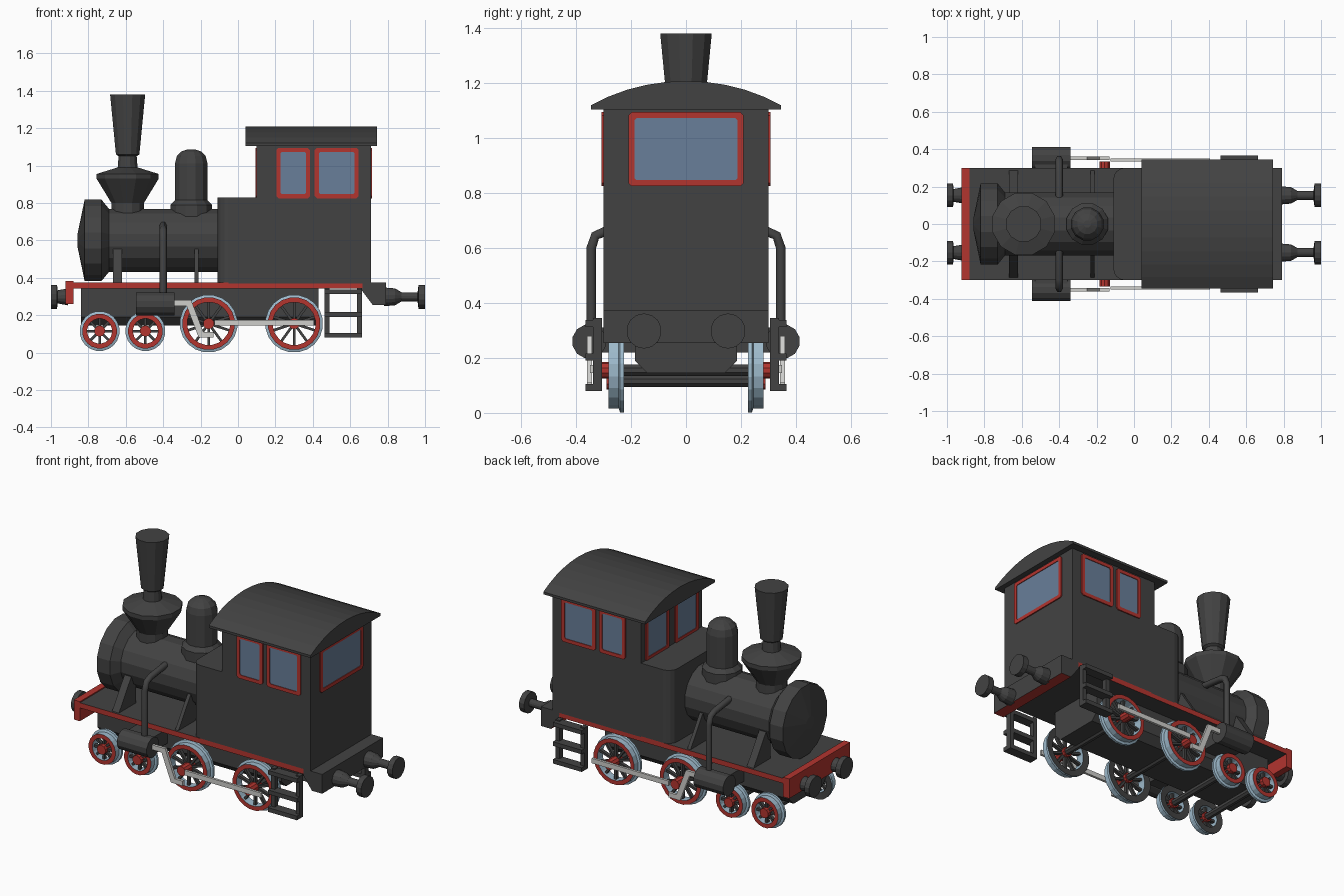
import bpy, bmesh, math
from mathutils import Vector, Matrix

if "Cube" in bpy.data.objects:
    bpy.data.objects.remove(bpy.data.objects["Cube"])


def material(name, rgb):
    m = bpy.data.materials.new(name)
    m.diffuse_color = (*rgb, 1)
    m.use_nodes = True
    m.node_tree.nodes["Principled BSDF"].inputs["Base Color"].default_value = m.diffuse_color
    return m


DARK = material("dark grey", (0.055, 0.055, 0.055))
RED = material("red", (0.45, 0.035, 0.028))
GLASS = material("window blue", (0.14, 0.21, 0.32))
STEEL = material("light steel", (0.62, 0.62, 0.60))
TYRE = material("tyre blue grey", (0.34, 0.49, 0.60))


def finish(name, bm, mats, rule=None):
    bmesh.ops.recalc_face_normals(bm, faces=bm.faces[:])
    bm.normal_update()
    if rule:
        for f in bm.faces:
            f.material_index = rule(f)
    me = bpy.data.meshes.new(name)
    bm.to_mesh(me)
    bm.free()
    for m in mats:
        me.materials.append(m)
    ob = bpy.data.objects.new(name, me)
    bpy.context.collection.objects.link(ob)
    return ob


def place(axis, a, b, h):
    return {"X": (h, a, b), "Y": (a, h, b), "Z": (a, b, h)}[axis]


def prism(name, pts, axis, h0, h1, *mats, rule=None):
    """Extrude a 2D outline along an axis."""
    bm = bmesh.new()
    lo, hi = [[bm.verts.new(place(axis, a, b, h)) for a, b in pts] for h in (h0, h1)]
    bm.faces.new(lo)
    bm.faces.new(hi)
    n = len(pts)
    for i in range(n):
        j = (i + 1) % n
        bm.faces.new((lo[i], lo[j], hi[j], hi[i]))
    return finish(name, bm, mats, rule)


def box(name, x0, x1, y0, y1, z0, z1, *mats, rule=None):
    return prism(name, [(x0, y0), (x1, y0), (x1, y1), (x0, y1)], "Z", z0, z1, *mats, rule=rule)


def lathe(name, profile, axis, a0, b0, n, *mats, closed=False, rule=None):
    """Turn (radius, height) points round an axis; open profiles get end caps."""
    bm = bmesh.new()
    rings = []
    for r, h in profile:
        rings.append([bm.verts.new(place(axis, a0 + r * math.cos(2 * math.pi * (i + .5) / n),
                                         b0 + r * math.sin(2 * math.pi * (i + .5) / n), h))
                      for i in range(n)])
    pairs = list(zip(rings, rings[1:]))
    if closed:
        pairs.append((rings[-1], rings[0]))
    else:
        bm.faces.new(rings[0])
        bm.faces.new(rings[-1])
    for p, q in pairs:
        for i in range(n):
            j = (i + 1) % n
            bm.faces.new((p[i], p[j], q[j], q[i]))
    return finish(name, bm, mats, rule)


def tube(name, pts, radius, mat):
    cu = bpy.data.curves.new(name, "CURVE")
    cu.dimensions = "3D"
    cu.bevel_depth, cu.bevel_resolution, cu.use_fill_caps = radius, 1, True
    sp = cu.splines.new("POLY")
    sp.points.add(len(pts) - 1)
    for p, co in zip(sp.points, pts):
        p.co = (*co, 1)
    cu.materials.append(mat)
    ob = bpy.data.objects.new(name, cu)
    bpy.context.collection.objects.link(ob)
    bpy.ops.object.select_all(action="DESELECT")
    ob.select_set(True)
    bpy.context.view_layer.objects.active = ob
    bpy.ops.object.convert(target="MESH")


# boiler, smokebox, chimney and dome
lathe("boiler", [(.172, -.75), (.172, -.08)], "X", 0, .6, 16, DARK)
lathe("smokebox", [(.04, -.857), (.222, -.82), (.222, -.73), (.172, -.69)], "X", 0, .6, 16, DARK)
lathe("chimney", [(.09, .70), (.09, .80), (.172, .93), (.172, .955), (.055, .99), (.05, 1.05),
                  (.065, 1.06), (.097, 1.38)], "Z", -.59, 0, 12, DARK)
lathe("dome", [(.115, .70), (.115, .79), (.09, .815), (.09, 1.01), (.08, 1.05),
               (.055, 1.075), (.02, 1.087)], "Z", -.25, 0, 12, DARK)

# firebox casing with rounded front corners
corner = [(-.05 - .06 * math.cos(t), .24 + .06 * math.sin(t)) for t in
          [math.pi / 2 * i / 4 for i in range(5)]]
outline = corner + [(.12, .30), (.12, -.30)] + [(x, -y) for x, y in reversed(corner)]
prism("firebox_casing", outline, "Z", .37, .83, DARK)

# cab and arched roof
box("cab", .10, .71, -.30, .30, .37, 1.112, DARK)
arc = [(.345 * math.sin(t) / math.sin(.62), 1.12 + .088 * (math.cos(t) - math.cos(.62)) / (1 - math.cos(.62)))
       for t in [-.62 + 1.24 * i / 10 for i in range(11)]]
prism("cab_roof", [(-.345, 1.105)] + arc + [(.345, 1.105)], "X", .04, .742, DARK)


def window(name, axis, a0, a1, h, out):
    """Thin glass plate with a red frame on a cab wall."""
    z0, z1, t = .825, 1.095, .022

    def rect(i, c):
        l, r, b, u = a0 + i, a1 - i, z0 + i, z1 - i
        return [(l + c, b), (r - c, b), (r, b + c), (r, u - c), (r - c, u), (l + c, u), (l, u - c), (l, b + c)]
    bm = bmesh.new()
    loops = [[bm.verts.new(place(axis, a, b, h + out * d)) for a, b in rect(i, c)]
             for i, c, d in ((0, .012, -.002), (0, .012, .007), (t, .008, .007), (t, .008, .003))]
    for p, q in zip(loops, loops[1:]):
        for i in range(8):
            j = (i + 1) % 8
            bm.faces.new((p[i], p[j], q[j], q[i]))
    bm.faces.new(loops[0])
    glass = bm.faces.new(loops[-1])
    finish(name, bm, (RED, GLASS), lambda f: int(f == glass))


window("rear_window", "X", -.21, .21, .71, 1)
for s, side in ((-1, "right"), (1, "left")):
    window(f"front_window_{side}", "X", min(s * .03, s * .26), max(s * .03, s * .26), .10, -1)
    window(f"side_window_front_{side}", "Y", .205, .385, s * .30, s)
    window(f"side_window_rear_{side}", "Y", .41, .645, s * .30, s)

# running board with red edges, buffer beams and underframe
box("running_board", -.89, .665, -.30, .30, .343, .375, DARK, RED,
    rule=lambda f: int(abs(f.normal.z) < .5))
box("front_beam", -.922, -.88, -.30, .30, .26, .382, RED)
prism("rear_beam", [(.66, .375), (.79, .375), (.79, .255), (.72, .255), (.66, .335)], "Y", -.30, .30,
      DARK, RED, rule=lambda f: int(f.normal.z < -.3))
prism("underframe", [(-.185, .345), (.185, .345), (.185, .19), (.14, .145), (-.14, .145), (-.185, .19)],
      "X", -.84, .43, DARK)


def wheel(name, x, z, r, spokes, s, hub_end):
    """Spoked wheel with red face, blue grey tread and dark back."""
    def colour(f):
        out = f.normal.y * s
        if out > .5 and abs(f.calc_center_median().y) > .27:
            return 1
        return 0 if out < -.5 else 2
    rim = r - .014
    lathe(name + "_rim", [(rim - .026, s * .228), (rim - .026, s * .282), (rim, s * .282),
                          (rim, s * .245), (r, s * .24), (r, s * .225)],
          "Y", x, z, 20, DARK, RED, TYRE, closed=True, rule=colour)
    lathe(name + "_hub", [(.03, s * .23), (.03, s * hub_end)], "Y", x, z, 10, RED)
    bm = bmesh.new()
    for i in range(spokes):
        m = (Matrix.Translation((x, s * .257, z)) @ Matrix.Rotation(2 * math.pi * i / spokes, 4, "Y")
             @ Matrix.Translation((0, 0, (rim - .02) / 2)) @ Matrix.Diagonal((.014, .022, rim - .02, 1)))
        bmesh.ops.create_cube(bm, size=1, matrix=m)
    finish(name + "_spokes", bm, (DARK,))


WHEELS = (("driving_wheel", -.157, .155, .155, 10, .335), ("rear_wheel", .30, .155, .155, 10, .335),
          ("leading_wheel", -.74, .115, .107, 8, .29), ("second_leading_wheel", -.495, .115, .107, 8, .29))
for n, x, z, r, k, e in WHEELS:
    lathe(n + "_axle", [(.022, -.25), (.022, .25)], "Y", x, z, 8, DARK)

for s, side in ((-1, "right"), (1, "left")):
    for n, x, z, r, k, e in WHEELS:
        wheel(f"{n}_{side}", x, z, r, k, s, e)
    # steam cylinder and pipe
    lathe(f"steam_cylinder_{side}", [(.063, -.545), (.063, -.34)], "X", s * .352, .26, 12, DARK)
    box(f"cylinder_mount_{side}", -.53, -.355, min(s * .17, s * .33), max(s * .17, s * .33), .22, .31, DARK)
    tube(f"steam_pipe_{side}", [(-.40, s * y, z) for y, z in
                                ((.345, .28), (.345, .60), (.33, .645), (.295, .66), (.14, .68))], .02, DARK)
    # coupling rod and cranked piston rod
    y0, y1 = sorted((s * .335, s * .35))
    box(f"coupling_rod_{side}", -.125, .405, y0, y1, .145, .175, STEEL)
    y0, y1 = sorted((s * .343, s * .36))
    prism(f"piston_rod_{side}", [(-.345, .28), (-.25, .28), (-.185, .11), (-.13, .11), (-.13, .08),
                                 (-.21, .08), (-.275, .25), (-.345, .25)], "Y", y0, y1, STEEL)
    # cab steps
    y0, y1 = sorted((s * .305, s * .338))
    for i, x in enumerate((.463, .635)):
        box(f"step_post_{i}_{side}", x, x + .027, y0, y1, .08, .345, DARK)
    y0, y1 = sorted((s * .305, s * .365))
    for i, z in enumerate((.08, .19, .312)):
        box(f"step_{i}_{side}", .463, .662, y0, y1, z, z + .026, DARK)
    # boiler brackets
    for i, (x0, x1) in enumerate(((-.667, -.62), (-.232, -.21))):
        prism(f"boiler_bracket_{i}_{side}", [(s * .12, .37), (s * .29, .37), (s * .165, .555), (s * .12, .555)],
              "X", x0, x1, DARK)
    # buffers
    lathe(f"front_buffer_{side}", [(.045, -.91), (.035, -.965), (.064, -.967), (.064, -1.0)],
          "X", s * .153, .298, 14, DARK)
    lathe(f"rear_buffer_{side}", [(.05, .78), (.045, .84), (.024, .875), (.024, .96), (.064, .965), (.064, 1.0)],
          "X", s * .153, .298, 14, DARK)
